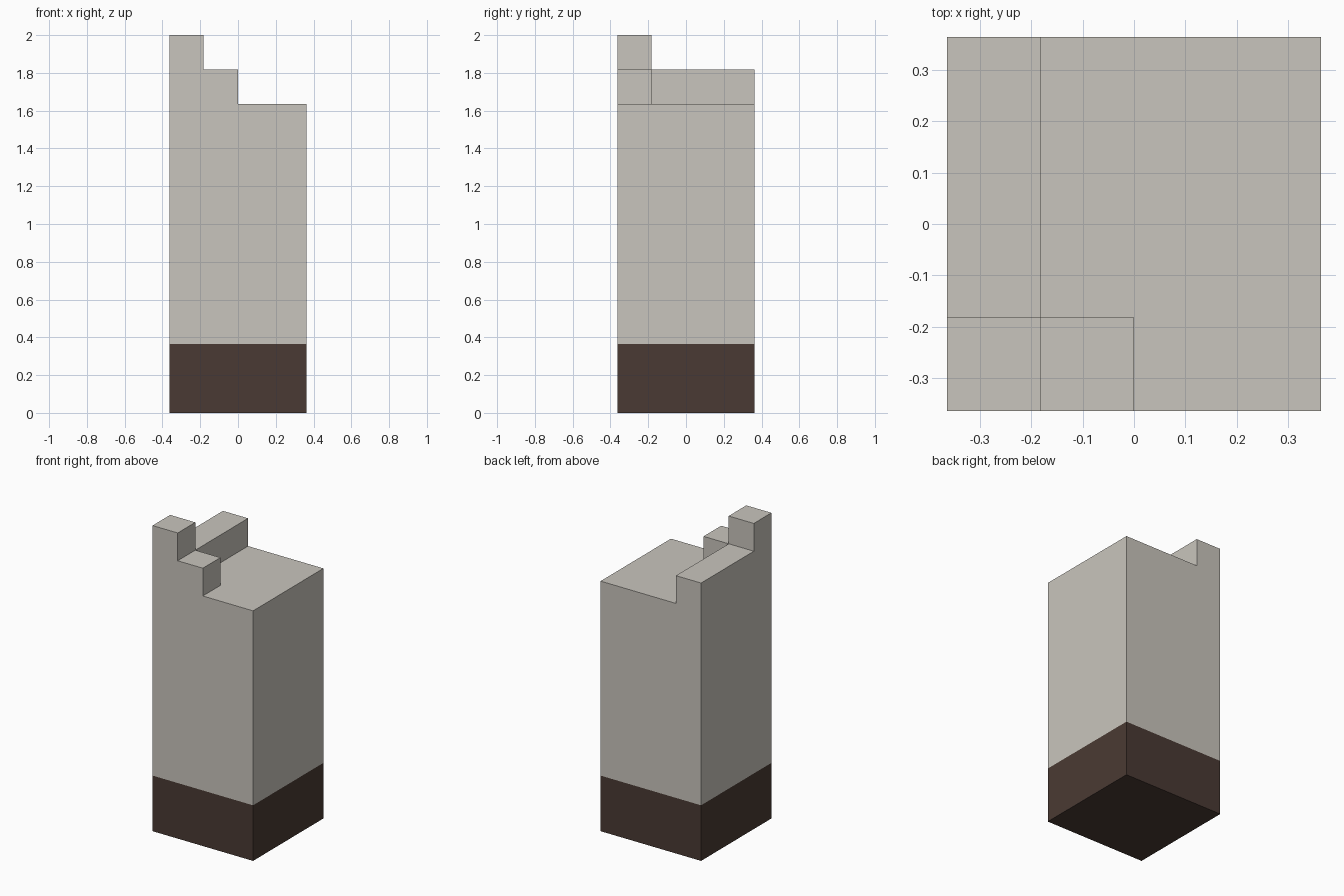
import bpy
import bmesh

cube = bpy.data.objects.get("Cube")
if cube:
    bpy.data.objects.remove(cube, do_unlink=True)

U = 2 / 11  # one step of the block; all sizes are multiples of it


def make_material(name, rgb):
    mat = bpy.data.materials.new(name)
    mat.use_nodes = True
    colour = (*rgb, 1)
    mat.diffuse_color = colour
    mat.node_tree.nodes["Principled BSDF"].inputs["Base Color"].default_value = colour
    return mat


def raise_faces(bm, faces, height):
    """Extrude faces straight up and return the new top faces."""
    geom = bmesh.ops.extrude_face_region(bm, geom=faces)["geom"]
    verts = [g for g in geom if isinstance(g, bmesh.types.BMVert)]
    bmesh.ops.translate(bm, verts=verts, vec=(0, 0, height))
    return [g for g in geom if isinstance(g, bmesh.types.BMFace)]


def in_left_strip(face):
    return face.calc_center_median().x < -U


def in_front_strip(face):
    c = face.calc_center_median()
    return c.y < -U and c.x < 0


# Square footprint, split along the edges of the steps
bm = bmesh.new()
xs, ys = (-2 * U, -U, 0, 2 * U), (-2 * U, -U, 2 * U)
grid = [[bm.verts.new((x, y, 0)) for y in ys] for x in xs]
top = [bm.faces.new((grid[i][j], grid[i + 1][j], grid[i + 1][j + 1], grid[i][j + 1]))
       for i in range(len(xs) - 1) for j in range(len(ys) - 1)]

# Dark base, pale shaft, L-shaped ledge and tall corner
top = raise_faces(bm, top, 2 * U)
top = raise_faces(bm, top, 7 * U)
top = raise_faces(bm, [f for f in top if in_left_strip(f) or in_front_strip(f)], U)
raise_faces(bm, [f for f in top if in_left_strip(f) and in_front_strip(f)], U)

# Colour by height, then merge flat neighbours of the same colour
for f in bm.faces:
    f.material_index = 1 if f.calc_center_median().z < 2 * U else 0
bmesh.ops.recalc_face_normals(bm, faces=bm.faces[:])
bmesh.ops.dissolve_limit(bm, angle_limit=0.01, verts=bm.verts[:],
                         edges=bm.edges[:], delimit={'MATERIAL'})

mesh = bpy.data.meshes.new("stepped_pillar")
bm.to_mesh(mesh)
bm.free()
mesh.materials.append(make_material("pale_stone", (0.584, 0.558, 0.508)))
mesh.materials.append(make_material("dark_brown", (0.0685, 0.0423, 0.0331)))
bpy.context.collection.objects.link(bpy.data.objects.new("stepped_pillar", mesh))
